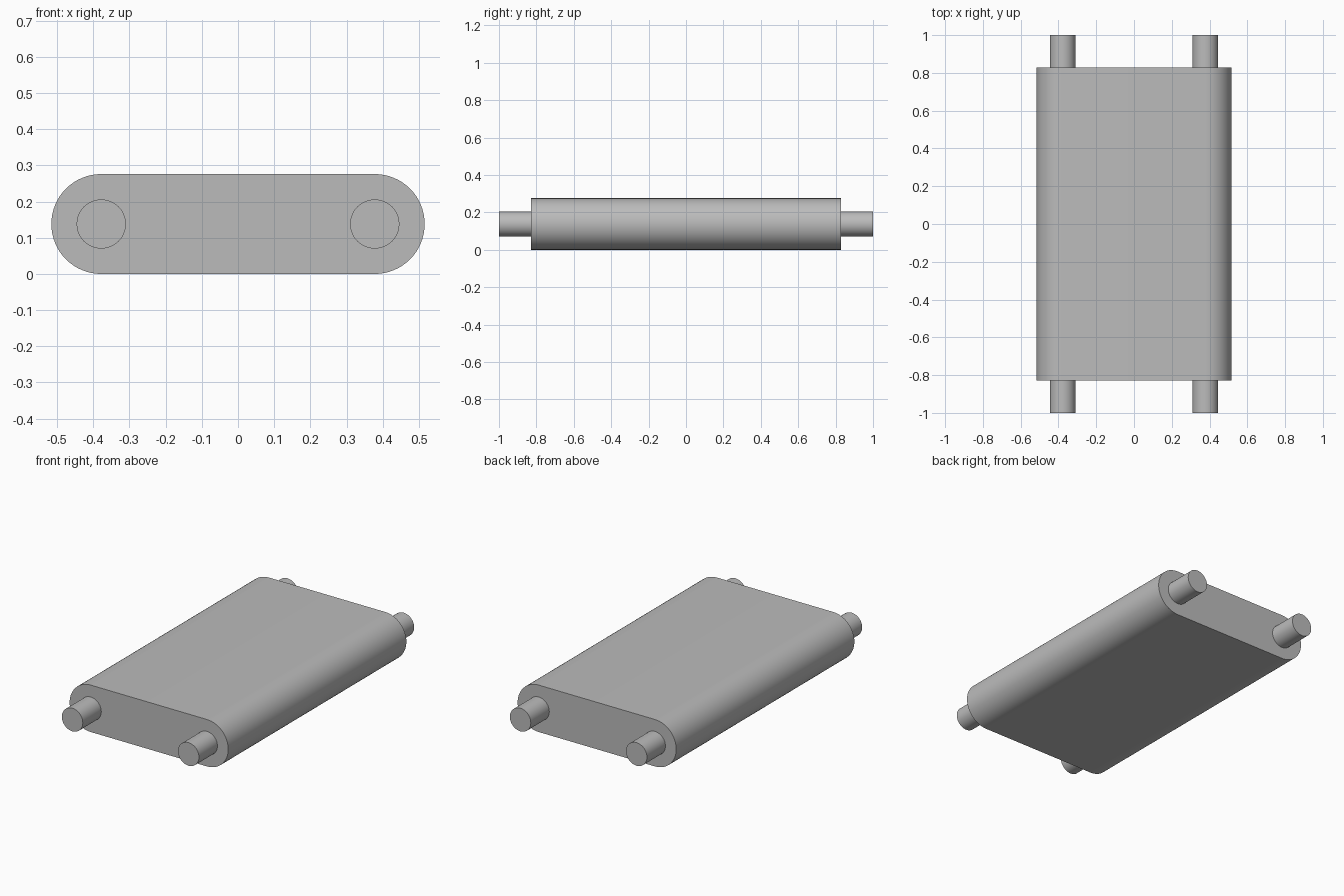
import bpy
import bmesh
from math import cos, sin, pi, radians

RADIUS = 0.138        # end radius of the slab, also its centre height
AXLE_X = 0.378        # axle offset from the middle
AXLE_RADIUS = 0.068
SEGMENTS = 64

cube = bpy.data.objects.get("Cube")
if cube:
    bpy.data.objects.remove(cube, do_unlink=True)

grey = bpy.data.materials.new("plain grey")
grey.use_nodes = True
colour = (0.5, 0.5, 0.5, 1)
grey.diffuse_color = colour
grey.node_tree.nodes["Principled BSDF"].inputs["Base Color"].default_value = colour


def arc(cx, radius, start, end, steps):
    """Points (x, z) on an arc around (cx, RADIUS)."""
    angles = [start + (end - start) * i / steps for i in range(steps + 1)]
    return [(cx + radius * cos(a), RADIUS + radius * sin(a)) for a in angles]


def extrude_profile(name, profile, half_length):
    """Extrude a closed x-z profile symmetrically along y."""
    bm = bmesh.new()
    face = bm.faces.new([bm.verts.new((x, -half_length, z)) for x, z in profile])
    result = bmesh.ops.extrude_face_region(bm, geom=[face], use_keep_orig=True)
    moved = [v for v in result["geom"] if isinstance(v, bmesh.types.BMVert)]
    bmesh.ops.translate(bm, verts=moved, vec=(0, 2 * half_length, 0))
    bmesh.ops.recalc_face_normals(bm, faces=bm.faces)
    mesh = bpy.data.meshes.new(name)
    bm.to_mesh(mesh)
    bm.free()
    mesh.materials.append(grey)
    obj = bpy.data.objects.new(name, mesh)
    bpy.context.collection.objects.link(obj)
    bpy.ops.object.select_all(action="DESELECT")
    obj.select_set(True)
    bpy.context.view_layer.objects.active = obj
    bpy.ops.object.shade_smooth_by_angle(angle=radians(30))
    return obj


# Round-ended slab
half = SEGMENTS // 2
slab = (arc(AXLE_X, RADIUS, -pi / 2, pi / 2, half)
        + arc(-AXLE_X, RADIUS, pi / 2, 3 * pi / 2, half))
extrude_profile("belt_body", slab, 0.828)

# Axles running through both rounded ends
for name, side in (("left_axle", 1), ("right_axle", -1)):
    circle = arc(side * AXLE_X, AXLE_RADIUS, 0, 2 * pi, SEGMENTS)[:-1]
    extrude_profile(name, circle, 1.0)
